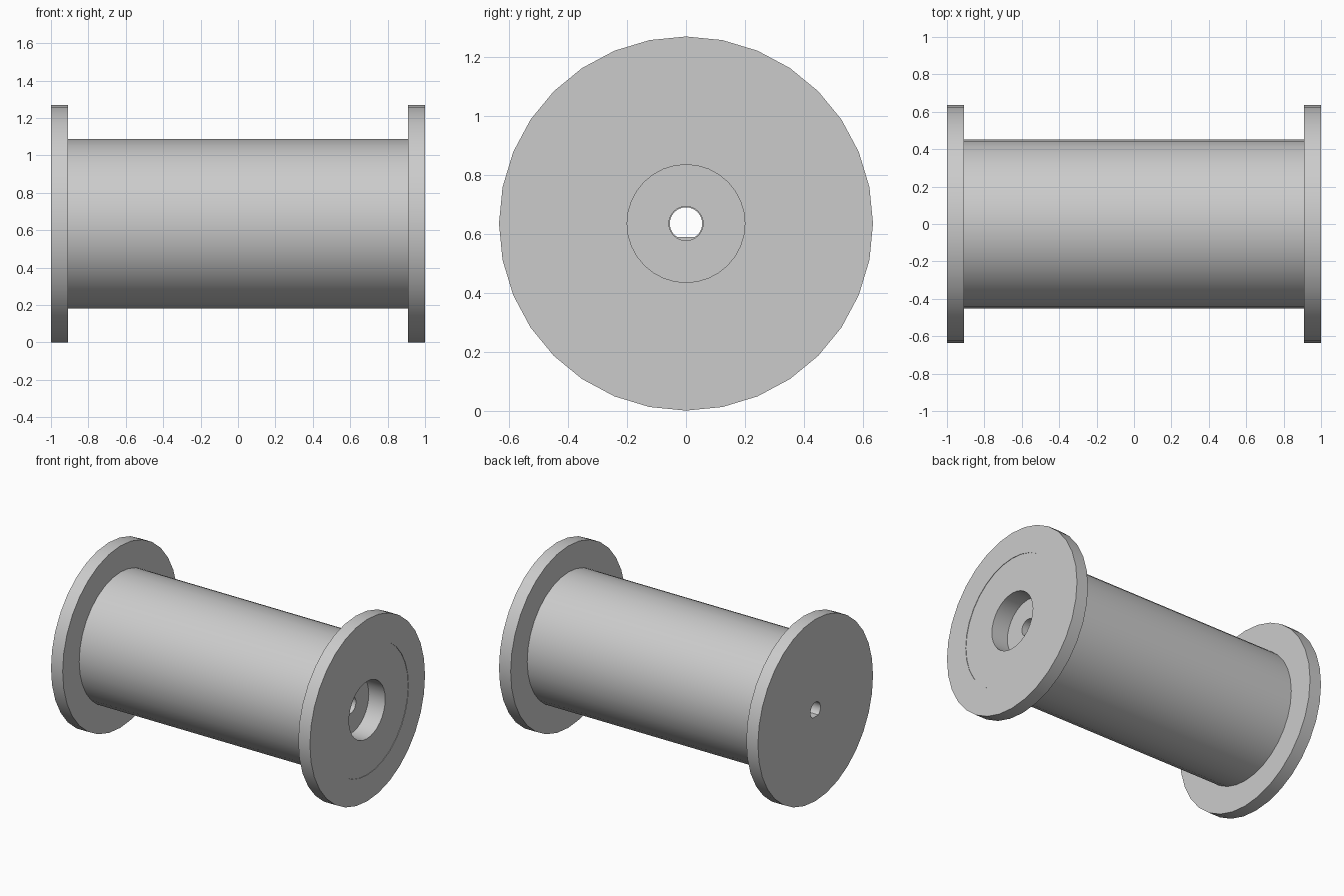
import bpy, bmesh, math

cube = bpy.data.objects.get("Cube")
if cube:
    bpy.data.objects.remove(cube, do_unlink=True)

SIDES = 32
R_FLANGE, R_CORE, R_RECESS, R_BORE = 0.635, 0.452, 0.2, 0.058
AXIS_Z = R_FLANGE

grey = bpy.data.materials.new("light_grey")
grey.use_nodes = True
colour = (0.6, 0.6, 0.6, 1)
grey.diffuse_color = colour
grey.node_tree.nodes["Principled BSDF"].inputs["Base Color"].default_value = colour


def lathe(name, profile, flat=None):
    """Revolve a closed (x, radius) profile round the spool axis.
    Bore points lower than flat are raised to it, giving a D-shaped hole."""
    bm = bmesh.new()
    rings = []
    for x, r in profile:
        ring = []
        for i in range(SIDES):
            a = math.tau * i / SIDES
            z = r * math.cos(a)
            if flat is not None and r < R_BORE:
                z = max(z, flat)
            ring.append(bm.verts.new((x, r * math.sin(a), z + AXIS_Z)))
        rings.append(ring)
    for k, ring in enumerate(rings):
        nxt = rings[(k + 1) % len(rings)]
        for i in range(SIDES):
            j = (i + 1) % SIDES
            bm.faces.new((ring[i], ring[j], nxt[j], nxt[i]))
    bmesh.ops.recalc_face_normals(bm, faces=bm.faces)
    mesh = bpy.data.meshes.new(name)
    bm.to_mesh(mesh)
    bm.free()
    mesh.materials.append(grey)
    obj = bpy.data.objects.new(name, mesh)
    bpy.context.collection.objects.link(obj)
    bpy.ops.object.select_all(action='DESELECT')
    obj.select_set(True)
    bpy.context.view_layer.objects.active = obj
    bpy.ops.object.shade_smooth_by_angle(angle=math.radians(30))
    return obj


# Core drum with a narrow bore and a wide recess in its left end
lathe("core", [(-0.95, R_BORE), (-0.95, R_CORE), (0.997, R_CORE),
               (0.997, R_RECESS), (0.87, R_RECESS), (0.87, R_BORE)])

# Ring flange fitted round the left end of the core
lathe("left_flange", [(0.91, R_CORE), (0.91, R_FLANGE),
                      (1, R_FLANGE), (1, R_CORE)])

# Closed disc flange with a D-shaped shaft hole
lathe("right_flange", [(-1, 0.055), (-1, R_FLANGE),
                       (-0.91, R_FLANGE), (-0.91, 0.055)], flat=-0.045)
